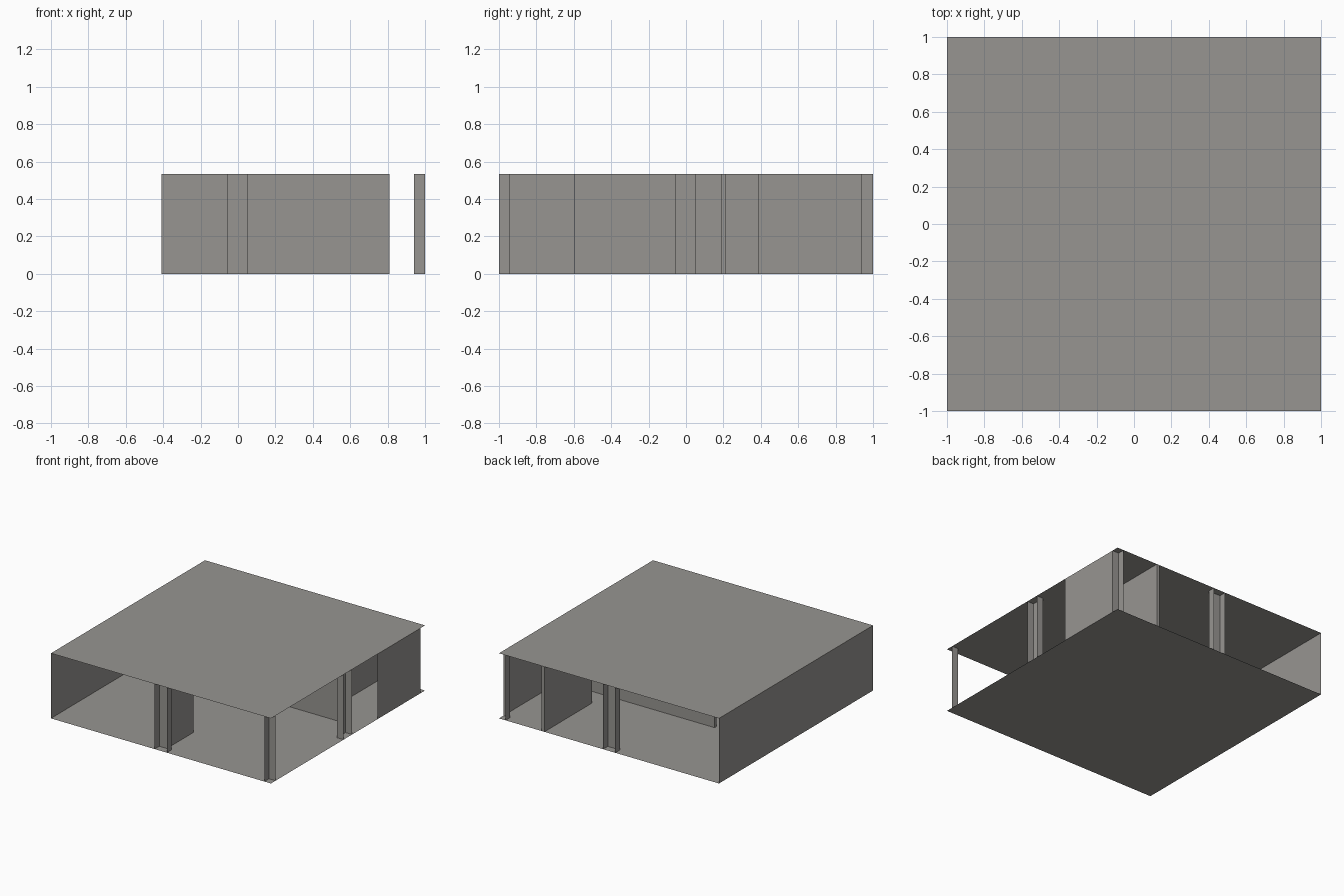
import bpy

cube = bpy.data.objects.get("Cube")
if cube:
    bpy.data.objects.remove(cube, do_unlink=True)

HEIGHT = 0.535   # storey height
EDGE = 1.0       # half width of the slab
NOTCH = 0.06     # depth of the column recesses
HALF = 0.013     # half thickness of the partitions

grey = bpy.data.materials.new("warm_grey")
grey.use_nodes = True
colour = (0.31, 0.30, 0.285, 1)
grey.diffuse_color = colour
grey.node_tree.nodes["Principled BSDF"].inputs["Base Color"].default_value = colour


def add_mesh(name, verts, faces):
    mesh = bpy.data.meshes.new(name)
    mesh.from_pydata(verts, [], faces)
    mesh.materials.append(grey)
    obj = bpy.data.objects.new(name, mesh)
    bpy.context.collection.objects.link(obj)
    return obj


def slab(name, z, up):
    """Thin square sheet facing up or down."""
    corners = [(-EDGE, -EDGE, z), (EDGE, -EDGE, z), (EDGE, EDGE, z), (-EDGE, EDGE, z)]
    return add_mesh(name, corners if up else corners[::-1], [(0, 1, 2, 3)])


def wall(name, path, closed=False):
    """Raise a plan outline from the floor to the roof."""
    n = len(path)
    verts = [(x, y, z) for z in (0, HEIGHT) for x, y in path]
    faces = [(i, (i + 1) % n, n + (i + 1) % n, n + i) for i in range(n if closed else n - 1)]
    return add_mesh(name, verts, faces)


def partition(name, x0, x1, y0, y1):
    wall(name, [(x0, y0), (x1, y0), (x1, y1), (x0, y1)], closed=True)


# Floor and roof sheets
slab("floor", 0, False)
slab("roof", HEIGHT, True)

# Outer walls
wall("left_side_wall", [(-EDGE, EDGE), (-EDGE, -EDGE)])
wall("right_side_wall", [(EDGE, 0.385), (EDGE, EDGE - NOTCH)])

# Recessed corner columns on the right side
inner = EDGE - NOTCH
for name, s in (("front", -1), ("back", 1)):
    wall(name + "_corner_column", [(inner, s * EDGE), (inner, s * inner), (EDGE, s * inner)][::-s])

# Channel columns opening outwards, in the middle of three sides
channel = [(-0.057, EDGE), (-0.057, inner), (0.053, inner), (0.053, EDGE)]
wall("front_channel_column", [(x, -y) for x, y in channel])
wall("back_channel_column", channel[::-1])
wall("right_channel_column", [(y, x) for x, y in channel])

# Inner partitions
partition("front_partition", -HALF - 0.002, HALF - 0.002, -inner, -0.595)
partition("middle_partition", -0.41, 0.81, 0.2 - HALF, 0.2 + HALF)
partition("back_partition", 0.6 - HALF, 0.6 + HALF, 0.385, EDGE)
